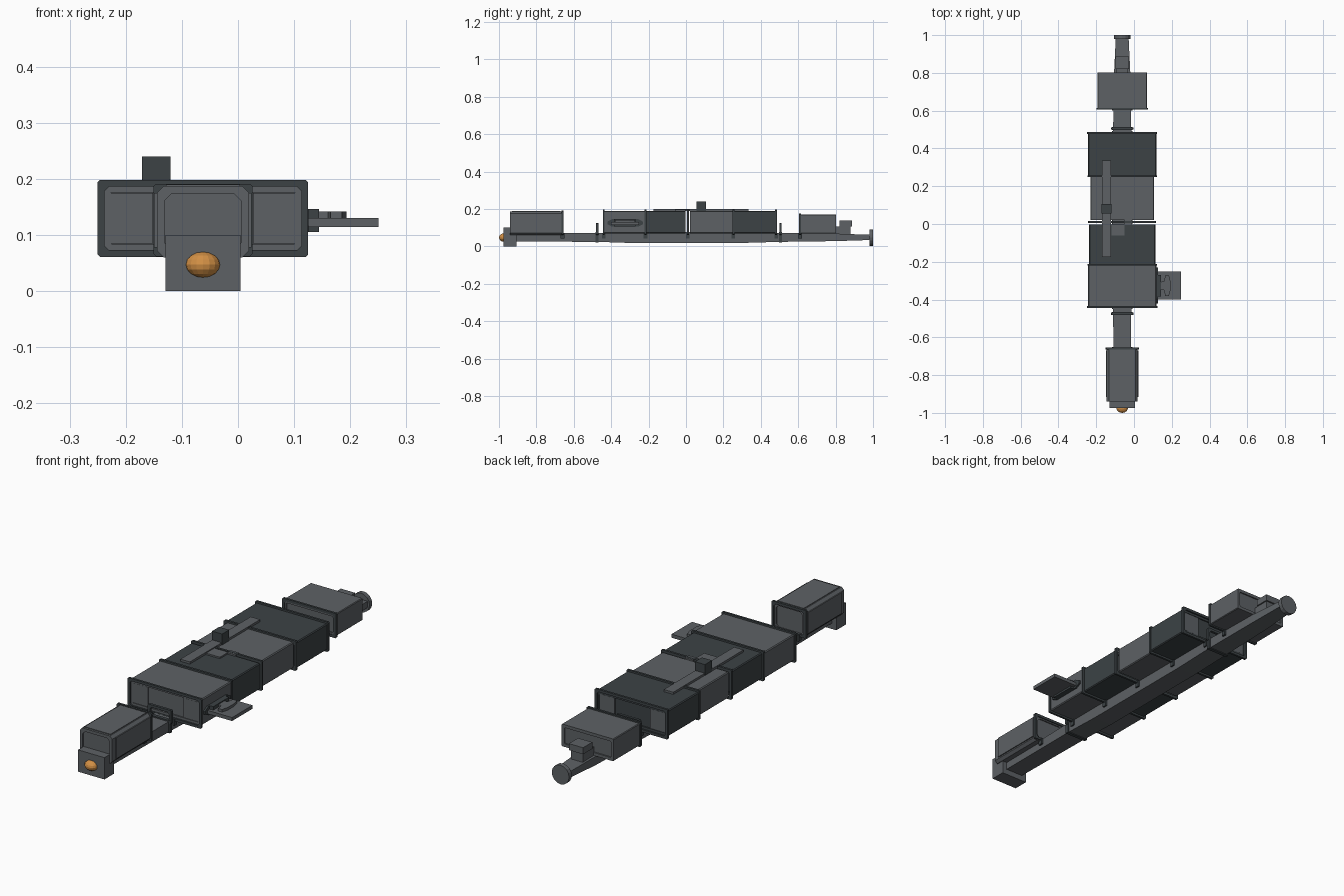
import bpy, math

if "Cube" in bpy.data.objects:
    bpy.data.objects.remove(bpy.data.objects["Cube"])

CX = -0.0625  # centreline of the long body


def material(name, colour):
    m = bpy.data.materials.new(name)
    m.diffuse_color = colour
    m.use_nodes = True
    m.node_tree.nodes["Principled BSDF"].inputs["Base Color"].default_value = m.diffuse_color
    return m


DARK = material("dark_grey", (0.045, 0.055, 0.06, 1))
GREY = material("mid_grey", (0.11, 0.12, 0.13, 1))
AMBER = material("amber", (0.65, 0.28, 0.06, 1))


def mesh(name, verts, faces, mat=GREY):
    me = bpy.data.meshes.new(name)
    me.from_pydata(verts, [], faces)
    me.materials.append(mat)
    ob = bpy.data.objects.new(name, me)
    bpy.context.collection.objects.link(ob)
    return ob


def octagon(w, z0, z1, c):
    """Chamfered rectangle in x/z with half width w."""
    return [(CX - w + c, z0), (CX + w - c, z0), (CX + w, z0 + c), (CX + w, z1 - c),
            (CX + w - c, z1), (CX - w + c, z1), (CX - w, z1 - c), (CX - w, z0 + c)]


def loft(name, sections, mat=GREY):
    """Skin over (y, profile) sections, closed at both ends."""
    n = len(sections[0][1])
    verts = [(x, y, z) for y, prof in sections for x, z in prof]
    faces = [(r * n + i, r * n + (i + 1) % n, (r + 1) * n + (i + 1) % n, (r + 1) * n + i)
             for r in range(len(sections) - 1) for i in range(n)]
    last = (len(sections) - 1) * n
    faces += [tuple(reversed(range(n))), tuple(range(last, last + n))]
    return mesh(name, verts, faces, mat)


def box(name, x0, x1, y0, y1, z0, z1, mat=GREY):
    prof = [(x0, z0), (x1, z0), (x1, z1), (x0, z1)]
    return loft(name, [(y0, prof), (y1, prof)], mat)


def frame(name, y, w, z0, z1, t=0.012, d=0.01):
    """Thin rectangular rim around a module end."""
    out, inn = octagon(w, z0, z1, 0.004), octagon(w - t, z0 + t, z1 - t, 0.008)
    loops = [(y - d / 2, out), (y + d / 2, out), (y + d / 2, inn), (y - d / 2, inn)]
    verts = [(x, yy, z) for yy, p in loops for x, z in p]
    faces = [(r * 8 + i, r * 8 + (i + 1) % 8, (r + 1) % 4 * 8 + (i + 1) % 8, (r + 1) % 4 * 8 + i)
             for r in range(4) for i in range(8)]
    return mesh(name, verts, faces, DARK)


def module(name, y0, y1, w, z0, z1, c, mat):
    """Body with inset, recessed end panels."""
    big = octagon(w, z0, z1, c)
    small = octagon(w - 0.014, z0 + 0.014, z1 - 0.014, c)
    return loft(name, [(y0 + 0.006, small), (y0, small), (y0, big), (y1, big),
                       (y1, small), (y1 - 0.006, small)], mat)


# Spine beam, slightly deeper in the middle and tapering to the tail
def spine_section(w, z0, z1):
    return [(CX - w, z0), (CX + w, z0), (CX + w, z1), (CX - w, z1)]


loft("spine", [(-0.94, spine_section(0.044, 0.026, 0.068)),
               (-0.47, spine_section(0.048, 0.024, 0.072)),
               (-0.29, spine_section(0.048, 0.018, 0.076)),
               (0.29, spine_section(0.048, 0.018, 0.076)),
               (0.50, spine_section(0.048, 0.024, 0.072)),
               (0.80, spine_section(0.043, 0.028, 0.068)),
               (0.985, spine_section(0.034, 0.034, 0.062))])

# Container modules along the spine
module("front_container", -0.437, -0.218, 0.181, 0.07, 0.19, 0.004, GREY)
module("mid_front_container", -0.214, -0.002, 0.175, 0.07, 0.19, 0.004, DARK)
module("mid_rear_container", 0.022, 0.25, 0.169, 0.07, 0.19, 0.004, GREY)
module("rear_container", 0.256, 0.48, 0.181, 0.07, 0.19, 0.004, DARK)
module("tail_cabin", 0.608, 0.803, 0.132, 0.068, 0.17, 0.003, GREY)
module("nose_cabin", -0.94, -0.66, 0.082, 0.06, 0.187, 0.012, GREY)

# Rims
for i, (y, w) in enumerate([(-0.44, 0.1875), (-0.216, 0.184), (0.01, 0.18),
                            (0.253, 0.184), (0.482, 0.1855)]):
    frame(f"container_rim_{i}", y, w, 0.061, 0.198)
frame("tail_cabin_rim", 0.61, 0.137, 0.062, 0.176)
frame("nose_cabin_rim", -0.66, 0.088, 0.062, 0.191)

# End wall panels on the outer containers
for y0, y1, n in [(-0.436, -0.426, "front"), (0.47, 0.479, "back")]:
    for s in (-1, 1):
        xc = CX + s * 0.131
        box(f"{n}_end_panel", xc - 0.042, xc + 0.042, y0, y1, 0.085, 0.175)

# Collars around the spine and tabs beneath each rim
for y in (-0.475, 0.505):
    frame("spine_collar", y, 0.06, 0.062, 0.125, 0.012, 0.012)
    box("collar_base", CX - 0.055, CX + 0.055, y - 0.008, y + 0.008, 0.02, 0.078, DARK)
for y in (-0.66, -0.44, -0.216, 0.01, 0.253, 0.482, 0.61):
    for s in (-1, 1):
        xc = CX + s * 0.05
        box("spine_tab", xc - 0.005, xc + 0.005, y - 0.01, y + 0.01, 0.042, 0.072, DARK)

# Nose cabin details: side panels, roof plate, front bumper and lamp
for s in (-1, 1):
    xc = CX + s * 0.083
    box("nose_side_panel", xc - 0.004, xc + 0.004, -0.915, -0.67, 0.078, 0.175)
box("nose_roof_plate", CX - 0.066, CX + 0.066, -0.93, -0.67, 0.18, 0.19)
box("nose_block", CX - 0.067, CX + 0.067, -0.975, -0.905, 0, 0.1)
bpy.ops.mesh.primitive_uv_sphere_add(segments=16, ring_count=8, radius=1,
                                     location=(CX, -0.972, 0.047))
lamp = bpy.context.object
lamp.name = "nose_lamp"
lamp.scale = (0.031, 0.028, 0.023)
lamp.data.materials.append(AMBER)

# Roof rail with mast block
box("roof_rail_front", -0.17, -0.122, -0.175, 0.0, 0.188, 0.2)
box("roof_rail_mid", -0.17, -0.122, 0.0, 0.256, 0.188, 0.2)
box("roof_rail_back", -0.17, -0.122, 0.256, 0.335, 0.188, 0.2)
box("roof_mast", -0.171, -0.12, 0.056, 0.107, 0.19, 0.24, DARK)
box("roof_hatch", -0.12, -0.05, -0.06, 0.0, 0.188, 0.197)
box("roof_clip", -0.05, -0.01, -0.005, 0.022, 0.188, 0.197)


# Side dock: hexagonal wall socket, arm, plate and waisted clamp
def prism_z(name, pts, z0, z1, mat=GREY):
    n = len(pts)
    verts = [(x, y, z) for z in (z0, z1) for x, y in pts]
    faces = [(i, (i + 1) % n, n + (i + 1) % n, n + i) for i in range(n)]
    faces += [tuple(reversed(range(n))), tuple(range(n, 2 * n))]
    return mesh(name, verts, faces, mat)


sy = [(-0.42, 0.118), (-0.395, 0.105), (-0.255, 0.105), (-0.23, 0.118),
      (-0.23, 0.132), (-0.255, 0.146), (-0.395, 0.146), (-0.42, 0.132)]
mesh("dock_socket", [(x, y, z) for x in (0.11, 0.126) for y, z in sy],
     [(i, (i + 1) % 8, 8 + (i + 1) % 8, 8 + i) for i in range(8)]
     + [tuple(reversed(range(8))), tuple(range(8, 16))], DARK)
box("dock_arm", 0.115, 0.144, -0.385, -0.27, 0.105, 0.146, DARK)
box("dock_plate", 0.12, 0.25, -0.4, -0.252, 0.114, 0.13)
prism_z("dock_clamp", [(0.14, -0.345), (0.16, -0.35), (0.165, -0.38), (0.185, -0.38),
                       (0.193, -0.35), (0.193, -0.302), (0.185, -0.272), (0.165, -0.272),
                       (0.16, -0.302), (0.14, -0.307)], 0.125, 0.142)

# Tail: stepped block and round end disc
box("tail_block_lower", CX - 0.03, CX + 0.03, 0.80, 0.88, 0.06, 0.107)
box("tail_block_upper", CX - 0.036, CX + 0.036, 0.82, 0.887, 0.107, 0.137)
bpy.ops.mesh.primitive_cylinder_add(vertices=16, radius=0.044, depth=0.02,
                                    location=(CX, 0.99, 0.047),
                                    rotation=(math.pi / 2, 0, 0))
disc = bpy.context.object
disc.name = "tail_disc"
disc.data.materials.append(GREY)
